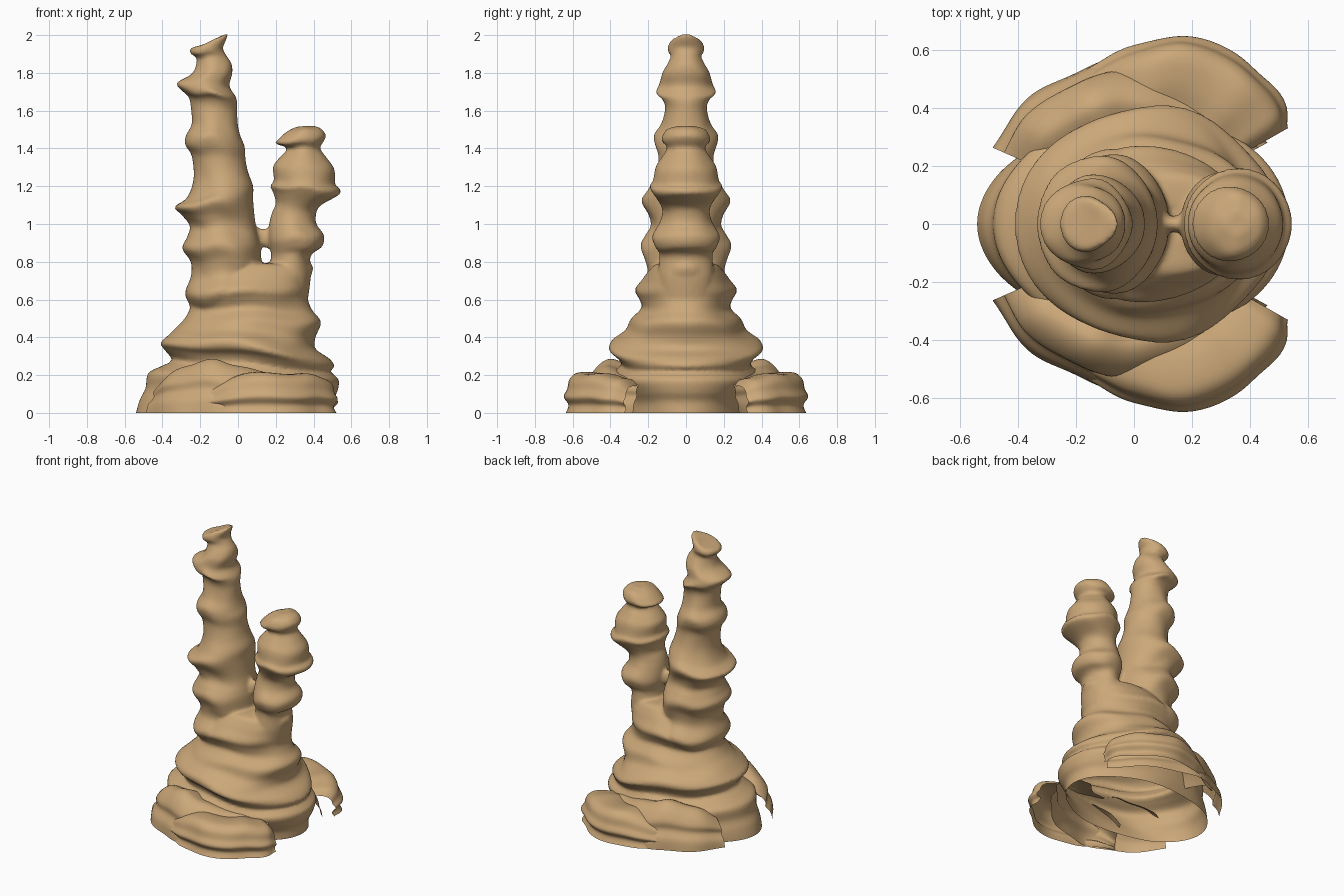
import bpy, bmesh, math
from mathutils import Vector

sand = bpy.data.materials.new("sandstone_tan")
sand.diffuse_color = (0.60, 0.39, 0.19, 1)


def smooth_rows(rows, steps):
    """Catmull-Rom interpolation through the rows."""
    out = []
    n = len(rows)
    for i in range(n - 1):
        a, b, c, d = (rows[max(0, min(n - 1, i + k))] for k in (-1, 0, 1, 2))
        for s in range(steps):
            t = s / steps
            out.append([0.5 * (2 * q + (r - p) * t + (2 * p - 5 * q + 4 * r - w) * t * t
                               + (3 * q - p - 3 * r + w) * t ** 3)
                        for p, q, r, w in zip(a, b, c, d)])
    out.append(list(rows[-1]))
    return out


def finish(name, bm):
    me = bpy.data.meshes.new(name)
    bm.to_mesh(me)
    bm.free()
    me.materials.append(sand)
    for p in me.polygons:
        p.use_smooth = True
    ob = bpy.data.objects.new(name, me)
    bpy.context.collection.objects.link(ob)
    return ob


def bridge(bm, rings, closed):
    for a, b in zip(rings, rings[1:]):
        n = len(a)
        for i in range(n if closed else n - 1):
            j = (i + 1) % n
            bm.faces.new((a[i], a[j], b[j], b[i]))


def column(bm, rows, seg=64, lump=0.03):
    """Lumpy column; each row is z left, z right, x left, x right, half depth."""
    rings = []
    for zl, zr, xl, xr, ry in smooth_rows(rows, 6):
        ring = []
        for i in range(seg):
            a = 2 * math.pi * i / seg
            c, s = math.cos(a), math.sin(a)
            z = zl + (zr - zl) * (c + 1) / 2
            k = 1 + lump * s * s * (math.cos(3 * a) * math.sin(14 * z)
                                    + 0.6 * math.cos(5 * a) * math.sin(23 * z + 1))
            x = (xl + xr) / 2 + (xr - xl) / 2 * c * k
            dz = 0.05 * min(ry, 0.25) * s * s * math.cos(4 * a)
            ring.append(bm.verts.new((x, ry * s * k, z + dz)))
        rings.append(ring)
    bridge(bm, rings, True)
    bm.faces.new(rings[-1])
    bm.faces.new(rings[0][::-1])


def fold(name, path, section):
    """Draped fold at the foot, swept along a path of x, y, height; mirrored front to back."""
    bm = bmesh.new()
    rings = []
    prof = smooth_rows(section, 4)
    for n, (x, y, h) in enumerate(smooth_rows(path, 6)):
        p = Vector((x, y))
        inward = (Vector((0.02, 0.04)) - p).normalized()
        wave = 0.008 * math.sin(n * 0.55)
        ring = []
        for d, z in prof:
            q = p + inward * (d + wave * (1 - z))
            ring.append(bm.verts.new((q.x, q.y, max(0, z * h + wave * z * 0.5))))
        rings.append(ring)
    bridge(bm, rings, False)
    bmesh.ops.recalc_face_normals(bm, faces=bm.faces)
    ob = finish(name, bm)
    m = ob.modifiers.new("mirror", 'MIRROR')
    m.use_axis = (False, True, False)
    m.use_mirror_merge = False
    return ob


rock = bmesh.new()

# Tall spire
column(rock, [
    (0.55, 0.55, -0.24, 0.15, 0.20), (0.63, 0.63, -0.28, 0.15, 0.26),
    (0.72, 0.72, -0.25, 0.14, 0.205), (0.80, 0.80, -0.25, 0.125, 0.215),
    (0.87, 0.88, -0.295, 0.12, 0.24), (0.93, 0.93, -0.27, 0.11, 0.215),
    (0.99, 0.97, -0.255, 0.10, 0.185), (1.05, 1.02, -0.30, 0.09, 0.195),
    (1.09, 1.13, -0.335, 0.08, 0.235), (1.14, 1.20, -0.27, 0.08, 0.20),
    (1.24, 1.27, -0.235, 0.055, 0.16), (1.36, 1.34, -0.245, 0.04, 0.145),
    (1.42, 1.41, -0.28, 0.035, 0.165), (1.47, 1.46, -0.275, 0.015, 0.168),
    (1.53, 1.52, -0.245, 0.0, 0.13), (1.62, 1.60, -0.25, -0.005, 0.11),
    (1.67, 1.65, -0.26, -0.005, 0.125), (1.70, 1.68, -0.29, -0.015, 0.158),
    (1.745, 1.73, -0.325, -0.045, 0.14), (1.79, 1.80, -0.25, -0.03, 0.125),
    (1.83, 1.85, -0.225, -0.035, 0.10), (1.88, 1.89, -0.22, -0.06, 0.08),
    (1.90, 1.93, -0.25, -0.08, 0.098), (1.93, 1.97, -0.25, -0.065, 0.09),
    (1.945, 2.005, -0.20, -0.055, 0.065), (1.96, 2.0, -0.16, -0.08, 0.02)])

# Short spire with a domed cap
column(rock, [
    (0.60, 0.60, 0.14, 0.37, 0.15), (0.72, 0.72, 0.16, 0.385, 0.15),
    (0.83, 0.83, 0.175, 0.385, 0.14), (0.87, 0.88, 0.17, 0.445, 0.165),
    (0.92, 0.94, 0.16, 0.455, 0.178), (1.00, 1.00, 0.165, 0.415, 0.14),
    (1.06, 1.06, 0.18, 0.415, 0.125), (1.11, 1.10, 0.20, 0.44, 0.14),
    (1.17, 1.155, 0.185, 0.535, 0.18), (1.20, 1.185, 0.17, 0.54, 0.193),
    (1.23, 1.21, 0.19, 0.515, 0.175), (1.30, 1.29, 0.185, 0.51, 0.16),
    (1.34, 1.35, 0.21, 0.47, 0.13), (1.40, 1.40, 0.26, 0.435, 0.10),
    (1.425, 1.44, 0.20, 0.455, 0.128), (1.45, 1.47, 0.215, 0.465, 0.125),
    (1.49, 1.505, 0.26, 0.44, 0.10), (1.515, 1.52, 0.31, 0.40, 0.04)], lump=0.015)

# Merged body below both spires
column(rock, [
    (-0.06, -0.06, -0.55, 0.50, 0.32),
    (0.0, 0.0, -0.54, 0.50, 0.33), (0.07, 0.06, -0.52, 0.50, 0.34),
    (0.13, 0.11, -0.49, 0.525, 0.36), (0.21, 0.17, -0.475, 0.535, 0.39),
    (0.25, 0.20, -0.40, 0.51, 0.36), (0.28, 0.22, -0.35, 0.49, 0.34),
    (0.335, 0.25, -0.39, 0.51, 0.36), (0.37, 0.29, -0.41, 0.48, 0.40),
    (0.41, 0.34, -0.37, 0.41, 0.39), (0.45, 0.40, -0.33, 0.41, 0.32),
    (0.49, 0.48, -0.29, 0.44, 0.29), (0.55, 0.54, -0.255, 0.395, 0.235),
    (0.59, 0.60, -0.265, 0.37, 0.25), (0.63, 0.65, -0.28, 0.37, 0.27),
    (0.68, 0.70, -0.25, 0.375, 0.235), (0.74, 0.75, -0.245, 0.395, 0.195),
    (0.77, 0.79, -0.20, 0.385, 0.155), (0.78, 0.80, -0.10, 0.30, 0.07)],
    seg=80, lump=0.04)

# Thin neck between the spires
vs = bmesh.ops.create_uvsphere(rock, u_segments=24, v_segments=24, radius=1)["verts"]
for v in vs:
    t = math.asin(max(-1, min(1, v.co.x))) / (math.pi / 2)
    r = max(1e-4, math.hypot(v.co.y, v.co.z))
    w = (1 + 1.2 * t * t) * (1 if abs(t) < 0.99 else 0)
    v.co = (0.135 + 0.09 * t, 0.028 * w * v.co.y / r, 0.925 + 0.05 * w * v.co.z / r)

# Fuse these into one eroded rock, cut flat and open at the ground
bmesh.ops.recalc_face_normals(rock, faces=rock.faces)
raw = finish("raw_rock", rock)
rm = raw.modifiers.new("fuse", 'REMESH')
rm.mode = 'VOXEL'
rm.voxel_size = 0.011
sm = raw.modifiers.new("soften", 'SMOOTH')
sm.factor = 0.5
sm.iterations = 3
fused = bpy.data.meshes.new_from_object(raw.evaluated_get(bpy.context.evaluated_depsgraph_get()))
bpy.data.objects.remove(raw)
bm = bmesh.new()
bm.from_mesh(fused)
bmesh.ops.bisect_plane(bm, geom=bm.verts[:] + bm.edges[:] + bm.faces[:],
                       plane_co=(0, 0, 0), plane_no=(0, 0, 1), clear_inner=True)
finish("rock_spires", bm)

# Draped folds around the foot
fold("upper_fold", [
    (0.46, 0.28, 0.19), (0.33, 0.42, 0.20), (0.15, 0.52, 0.22), (-0.02, 0.56, 0.25),
    (-0.17, 0.54, 0.28), (-0.30, 0.47, 0.265), (-0.42, 0.38, 0.23), (-0.48, 0.26, 0.18)],
    [(0.26, 0.85), (0.18, 0.98), (0.13, 1.0), (0.08, 0.88), (0.04, 0.65),
     (0.04, 0.45), (0.01, 0.25), (0.0, 0.0)])
fold("front_lobe", [
    (0.53, 0.33, 0.14), (0.525, 0.40, 0.18), (0.46, 0.495, 0.20), (0.35, 0.585, 0.205),
    (0.17, 0.65, 0.21), (0.0, 0.612, 0.20), (-0.14, 0.55, 0.14), (-0.25, 0.49, 0.06)],
    [(0.24, 0.92), (0.17, 1.0), (0.08, 1.0), (0.035, 0.85), (0.02, 0.6),
     (0.0, 0.4), (0.025, 0.2), (0.01, 0.0)])
